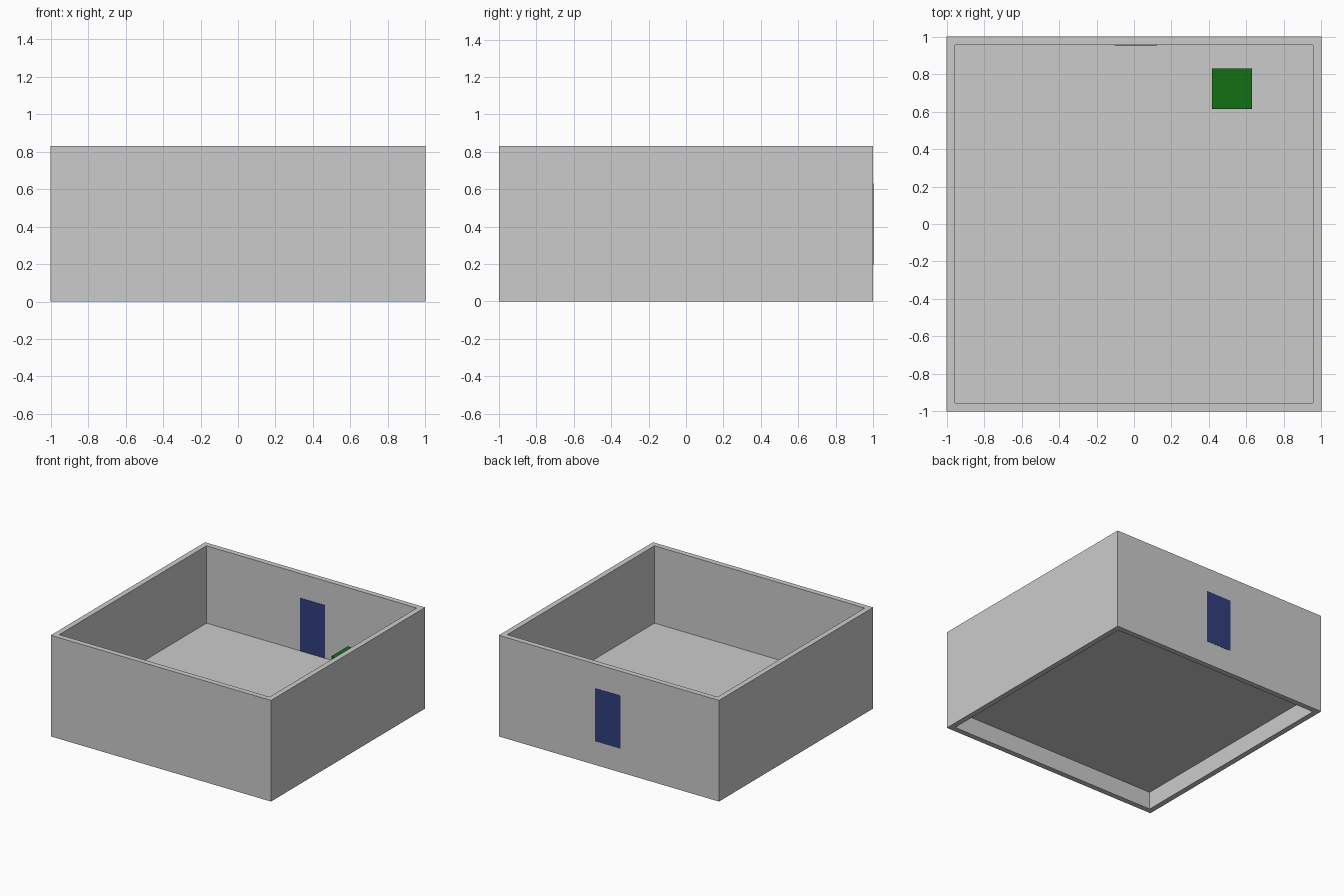
import bpy

if "Cube" in bpy.data.objects:
    bpy.data.objects.remove(bpy.data.objects["Cube"])

H, T = 0.83, 0.045  # wall height and thickness
FLOOR_TOP, FLOOR_BOTTOM = 0.195, 0.145


def box(name, lo, hi, material=None):
    bpy.ops.mesh.primitive_cube_add(size=1, location=[(a + b) / 2 for a, b in zip(lo, hi)])
    ob = bpy.context.object
    ob.name = name
    ob.scale = [b - a for a, b in zip(lo, hi)]
    bpy.ops.object.transform_apply(location=False, rotation=False, scale=True)
    if material:
        ob.data.materials.append(material)
    return ob


def paint(name, color):
    m = bpy.data.materials.new(name)
    m.diffuse_color = (*color, 1)
    m.use_nodes = True
    m.node_tree.nodes["Principled BSDF"].inputs["Base Color"].default_value = m.diffuse_color
    return m


blue = paint("blue", (0.03, 0.05, 0.21))
green = paint("green", (0.006, 0.16, 0.006))

# Open-bottomed, open-topped shell: one wall ring cut from a block
shell = box("walls", (-1, -1, 0), (1, 1, H))
cutter = box("room_cutter", (-1 + T, -1 + T, -1), (1 - T, 1 - T, 2))
mod = shell.modifiers.new("hollow", "BOOLEAN")
mod.operation, mod.object, mod.solver = "DIFFERENCE", cutter, "EXACT"
bpy.context.view_layer.objects.active = shell
bpy.ops.object.modifier_apply(modifier="hollow")
bpy.data.objects.remove(cutter)

# Raised floor slab
box("floor", (-1 + T, -1 + T, FLOOR_BOTTOM), (1 - T, 1 - T, FLOOR_TOP))

# Door panel showing on both faces of the back wall
box("door", (-0.105, 1 - T - 0.002, FLOOR_TOP), (0.123, 1.002, 0.63), blue)

# Crate standing on the floor
box("crate", (0.417, 0.615, FLOOR_TOP), (0.631, 0.829, 0.42), green)
